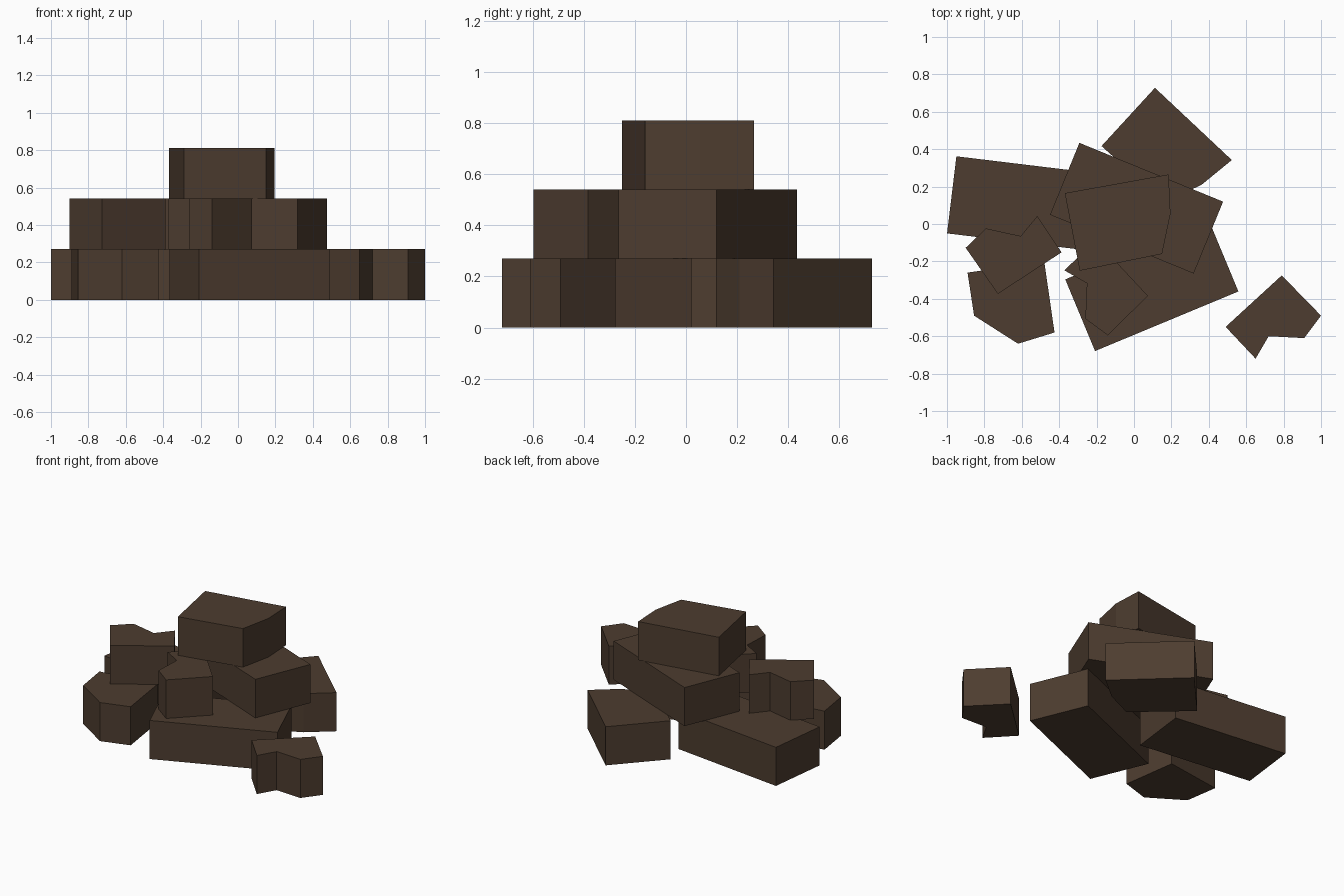
import bpy, bmesh
from mathutils import Vector, Matrix
import math

if "Cube" in bpy.data.objects:
    bpy.data.objects.remove(bpy.data.objects["Cube"])

H = 0.27  # height of every block layer

earth = bpy.data.materials.new("dark earth brown")
earth.diffuse_color = (0.075, 0.046, 0.029, 1.0)
earth.use_nodes = True
earth.node_tree.nodes["Principled BSDF"].inputs["Base Color"].default_value = earth.diffuse_color

# Outlines (counter-clockwise); the first two points are the longest edge
SLAB = [(0, 0), (0.83, 0), (0.83, 0.415), (0, 0.415)]
CHUNK = [(0.185, 0.265), (-0.37, 0.165), (-0.29, -0.25), (0.15, -0.16), (0.195, 0.055)]
NOTCHED = [(0.79, -0.275), (0.49, -0.55), (0.65, -0.72), (0.72, -0.60),
           (0.91, -0.61), (1.0, -0.49)]
PENTAGON = [(-0.48, -0.20), (-0.89, -0.26), (-0.855, -0.49), (-0.62, -0.64), (-0.425, -0.58)]


def block(name, outline, start, end, layer):
    """Prism whose first outline edge is laid along start -> end."""
    pts = [Vector(p) for p in outline]
    start, end = Vector(start), Vector(end)
    a, b = pts[1] - pts[0], end - start
    turn = Matrix.Rotation(math.atan2(b.y, b.x) - math.atan2(a.y, a.x), 2)
    mid_old, mid_new = (pts[0] + pts[1]) / 2, (start + end) / 2
    pts = [turn @ (p - mid_old) + mid_new for p in pts]

    bm = bmesh.new()
    base = bm.faces.new([bm.verts.new((p.x, p.y, layer * H)) for p in pts])
    ext = bmesh.ops.extrude_face_region(bm, geom=[base], use_keep_orig=True)
    top = [v for v in ext["geom"] if isinstance(v, bmesh.types.BMVert)]
    bmesh.ops.translate(bm, verts=top, vec=(0, 0, H))
    bmesh.ops.recalc_face_normals(bm, faces=bm.faces)
    mesh = bpy.data.meshes.new(name)
    bm.to_mesh(mesh)
    bm.free()
    mesh.materials.append(earth)
    bpy.context.collection.objects.link(bpy.data.objects.new(name, mesh))


# Bottom layer
block("left_slab", SLAB, (-1.0, -0.05), (-0.175, -0.15), 0)
block("front_slab", SLAB, (-0.21, -0.68), (0.56, -0.36), 0)
block("back_chunk", CHUNK, (0.525, 0.34), (0.11, 0.73), 0)
block("front_left_stone", PENTAGON, PENTAGON[0], PENTAGON[1], 0)
block("loose_notched_stone", NOTCHED, NOTCHED[0], NOTCHED[1], 0)

# Middle layer
block("middle_slab", SLAB, (-0.45, 0.05), (0.32, -0.265), 1)
block("left_notched_stone", NOTCHED, (-0.73, -0.375), (-0.385, -0.15), 1)
block("front_notched_stone", NOTCHED, (0.075, -0.385), (-0.205, -0.085), 1)

# Top layer
block("top_chunk", CHUNK, CHUNK[0], CHUNK[1], 2)
